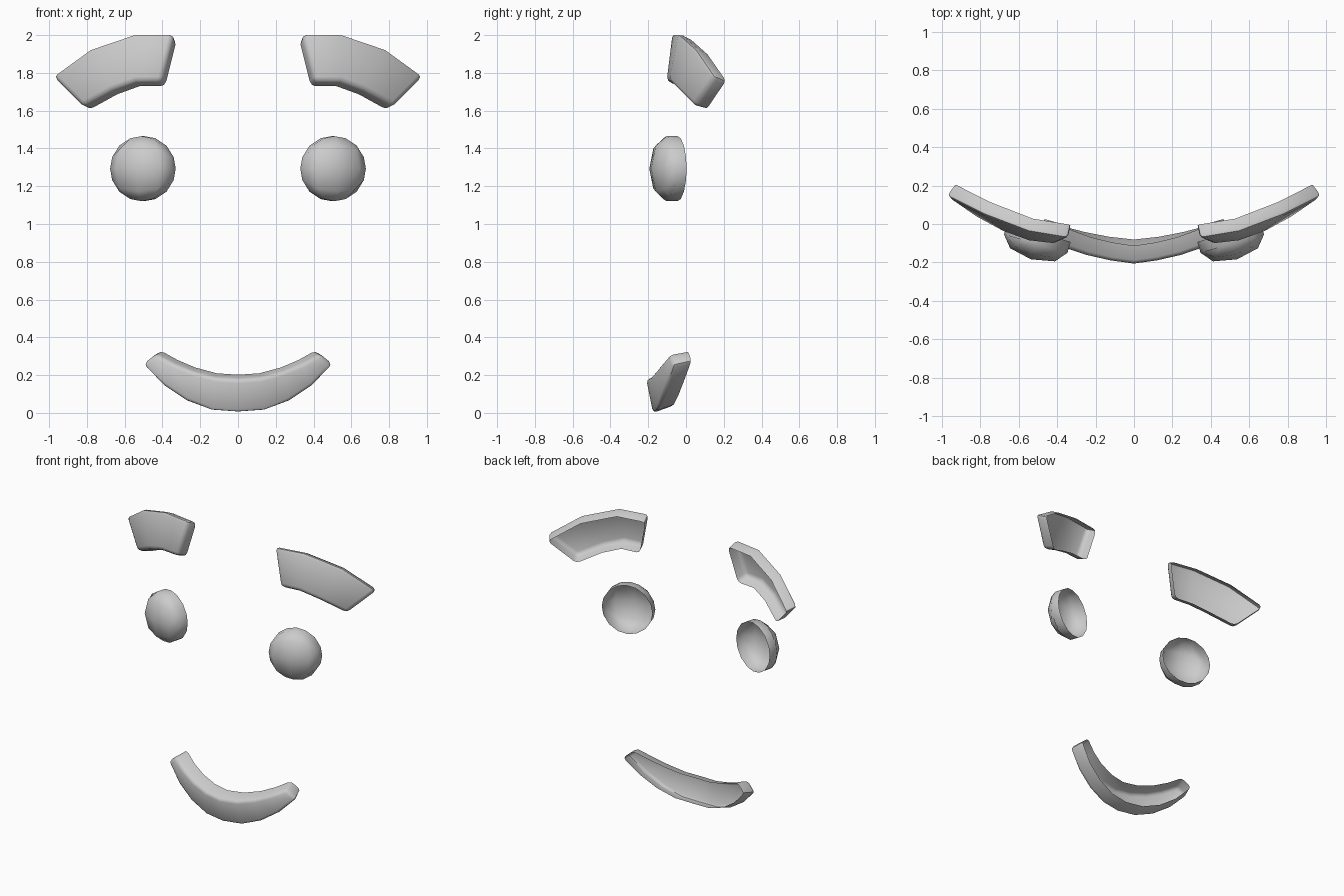
import bpy, bmesh, math
from mathutils import Vector

if "Cube" in bpy.data.objects:
    bpy.data.objects.remove(bpy.data.objects["Cube"])


def finish(bm, name, angle):
    """Point the open shell's faces to the front and make a smooth object."""
    bmesh.ops.recalc_face_normals(bm, faces=bm.faces[:])
    if sum(f.normal.y * f.calc_area() for f in bm.faces) > 0:
        bmesh.ops.reverse_faces(bm, faces=bm.faces[:])
    me = bpy.data.meshes.new(name)
    bm.to_mesh(me)
    bm.free()
    ob = bpy.data.objects.new(name, me)
    bpy.context.collection.objects.link(ob)
    bpy.ops.object.select_all(action='DESELECT')
    ob.select_set(True)
    bpy.context.view_layer.objects.active = ob
    bpy.ops.object.shade_smooth_by_angle(angle=math.radians(angle))
    return ob


def extrude_rim(bm, move):
    """Extrude the open border backwards; move(co) gives the new place."""
    rim = [e for e in bm.edges if e.is_boundary]
    new = bmesh.ops.extrude_edge_only(bm, edges=rim)['geom']
    for v in new:
        if isinstance(v, bmesh.types.BMVert):
            v.co = move(v.co.copy())


def band(name, top, bottom, centre, depth, bevel):
    """Curved band between two edges, walls going back, softened edges."""
    bm = bmesh.new()
    rows = [[bm.verts.new(p) for p in row] for row in (top, bottom)]
    for i in range(len(top) - 1):
        bm.faces.new((rows[0][i], rows[1][i], rows[1][i + 1], rows[0][i + 1]))
    c = Vector(centre)
    extrude_rim(bm, lambda p: p + (c - p).normalized() * depth)
    bmesh.ops.recalc_face_normals(bm, faces=bm.faces[:])
    sharp = [e for e in bm.edges
             if len(e.link_faces) == 2 and e.calc_face_angle() > 0.75]
    bmesh.ops.bevel(bm, geom=sharp, offset=bevel, segments=2, profile=0.5,
                    affect='EDGES', clamp_overlap=True)
    return finish(bm, name, 50)


def eye(name, s):
    """Sixteen-sided dome made from a rounded grid, open at the back."""
    bm = bmesh.new()
    bmesh.ops.create_grid(bm, x_segments=4, y_segments=4, size=1)
    axis = Vector((0.28 * s, -0.96, 0)).normalized()
    side = Vector((-axis.y, axis.x, 0))
    mid = Vector((0.495 * s, -0.045, 1.293))
    for v in bm.verts:
        u, w = v.co.x, v.co.y
        p = Vector((u * math.sqrt(1 - w * w / 2), w * math.sqrt(1 - u * u / 2)))
        r = min(p.length, 1)
        d = p.normalized() * math.sin(r * math.pi / 2) if r > 1e-6 else p
        h = 0.06 + 0.085 * math.cos(r * math.pi / 2)
        v.co = mid + side * d.x * 0.172 + Vector((0, 0, d.y * 0.172)) + axis * h
    extrude_rim(bm, lambda p: p - axis * 0.06)
    finish(bm, name, 60)


# Eyebrows and eyes, one per side
brow_top = [(0.34, -0.075, 2.01), (0.55, -0.04, 2.01),
            (0.785, 0.05, 1.93), (0.985, 0.15, 1.785)]
brow_low = [(0.405, -0.105, 1.755), (0.545, -0.09, 1.755),
            (0.67, -0.045, 1.71), (0.825, 0.04, 1.625)]
for s, label in ((-1, "left"), (1, "right")):
    flip = lambda pts: [(x * s, y, z) for x, y, z in pts]
    band("eyebrow_" + label, flip(brow_top), flip(brow_low),
         (0, 1.5, 1.2), 0.08, 0.025)
    eye("eye_" + label, s)

# Smiling mouth, mirrored about the middle
lip_top = [(0, -0.21, 0.178), (0.12, -0.193, 0.186), (0.24, -0.165, 0.218),
           (0.34, -0.13, 0.26), (0.435, -0.085, 0.312)]
lip_low = [(0, -0.175, 0.0), (0.14, -0.16, 0.01), (0.275, -0.135, 0.06),
           (0.395, -0.105, 0.14), (0.505, -0.065, 0.255)]
whole = lambda pts: [(-x, y, z) for x, y, z in pts[:0:-1]] + pts
band("mouth", whole(lip_top), whole(lip_low), (0, 1.5, 0.6), 0.1, 0.022)
